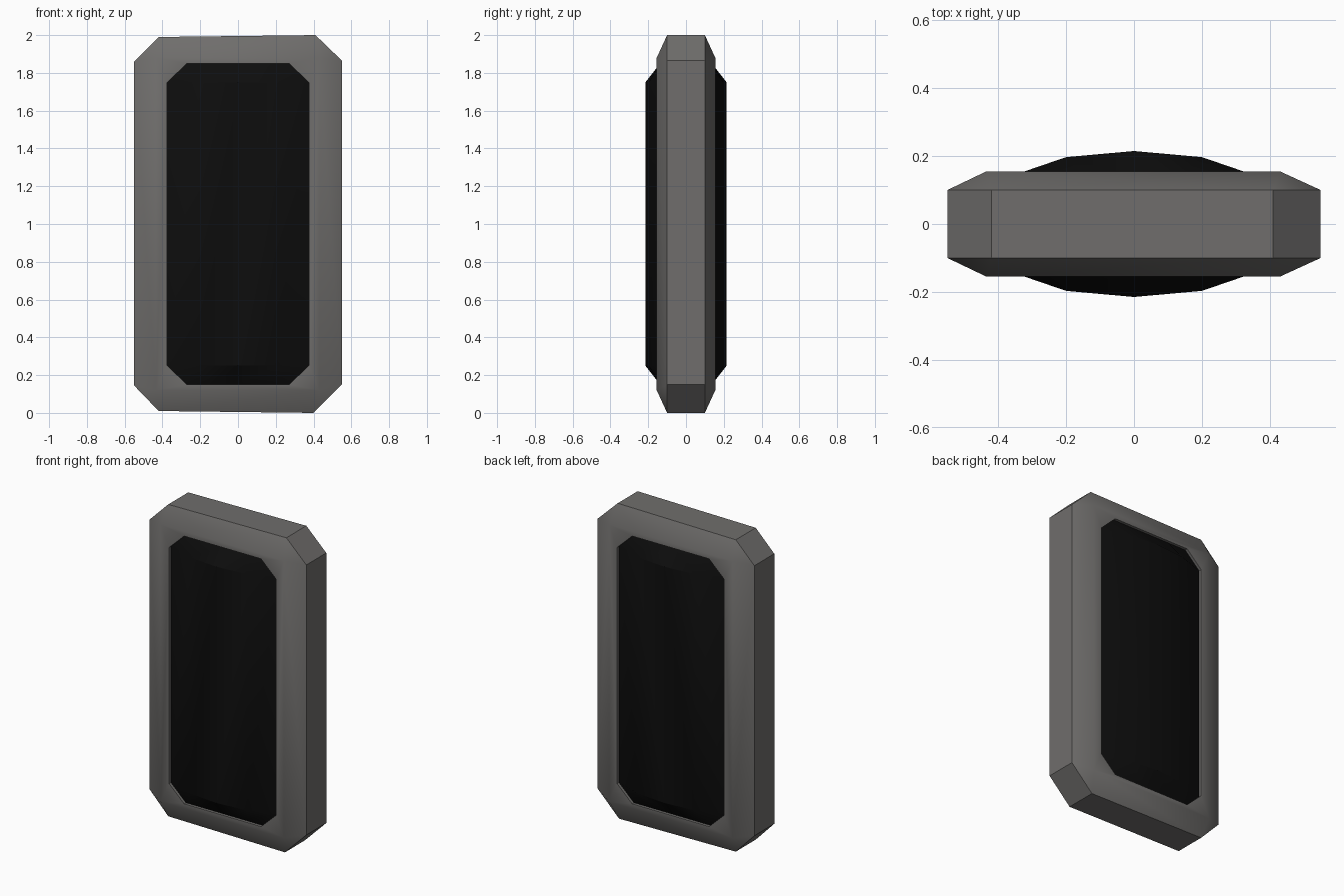
import bpy, bmesh, math

if "Cube" in bpy.data.objects:
    bpy.data.objects.remove(bpy.data.objects["Cube"])


def material(name, rgb):
    m = bpy.data.materials.new(name)
    m.diffuse_color = (*rgb, 1)
    m.use_nodes = True
    m.node_tree.nodes["Principled BSDF"].inputs["Base Color"].default_value = m.diffuse_color
    return m


def finish(bm, name, mat):
    bmesh.ops.recalc_face_normals(bm, faces=bm.faces)
    me = bpy.data.meshes.new(name)
    bm.to_mesh(me)
    bm.free()
    me.materials.append(mat)
    ob = bpy.data.objects.new(name, me)
    bpy.context.collection.objects.link(ob)
    bpy.ops.object.select_all(action='DESELECT')
    ob.select_set(True)
    bpy.context.view_layer.objects.active = ob
    bpy.ops.object.shade_smooth_by_angle(angle=math.radians(30))
    return ob


grey = material("frame grey", (0.16, 0.155, 0.15))
black = material("panel black", (0.004, 0.004, 0.004))

# Frame outlines as (x, z), two points per chamfered corner
OUTER = [(-.55, .145), (-.42, .01), (.40, 0), (.55, .15),
         (.55, 1.865), (.41, 2), (-.42, 1.99), (-.55, 1.86)]
RECT = [(-.435, .12), (.43, .12), (.43, 1.88), (-.435, 1.88)]
HOLE = [(-.375, .25), (-.27, .15), (.27, .15), (.375, .25),
        (.375, 1.75), (.27, 1.85), (-.27, 1.85), (-.375, 1.75)]

# Frame: chamfered slab with an octagonal opening
bm = bmesh.new()


def loop(points, y):
    return [bm.verts.new((x, y, z)) for x, z in points]


def octagon_to_rect(o, r):
    for k in range(4):
        bm.faces.new((o[2 * k], o[2 * k + 1], r[k]))
        bm.faces.new((o[2 * k + 1], o[(2 * k + 2) % 8], r[(k + 1) % 4], r[k]))


def wall(a, b):
    for k in range(8):
        j = (k + 1) % 8
        bm.faces.new((a[k], a[j], b[j], b[k]))


rims, holes = [], []
for s in (-1, 1):
    rim, rect, hole = loop(OUTER, s * .1), loop(RECT, s * .155), loop(HOLE, s * .155)
    octagon_to_rect(rim, rect)
    octagon_to_rect(hole, rect)
    rims.append(rim)
    holes.append(hole)
wall(*rims)
wall(*holes)
finish(bm, "frame", grey)

# Bulging panel, curved across x and sloped at both ends, on front and back
bm = bmesh.new()
EDGE_Y = .137
MID = [(-.375, EDGE_Y), (-.2, .197), (0, .215), (.2, .197), (.375, EDGE_Y)]
END = [(x, EDGE_Y) for x in (-.27, -.14, 0, .14, .27)]
for s in (-1, 1):
    rows = [[bm.verts.new((x, s * y, z)) for x, y in prof]
            for prof, z in ((END, .15), (MID, .25), (MID, 1.75), (END, 1.85))]
    for a, b in zip(rows, rows[1:]):
        for i in range(4):
            bm.faces.new((a[i], a[i + 1], b[i + 1], b[i]))
bmesh.ops.bridge_loops(bm, edges=[e for e in bm.edges if e.is_boundary])
finish(bm, "dark_panel", black)
